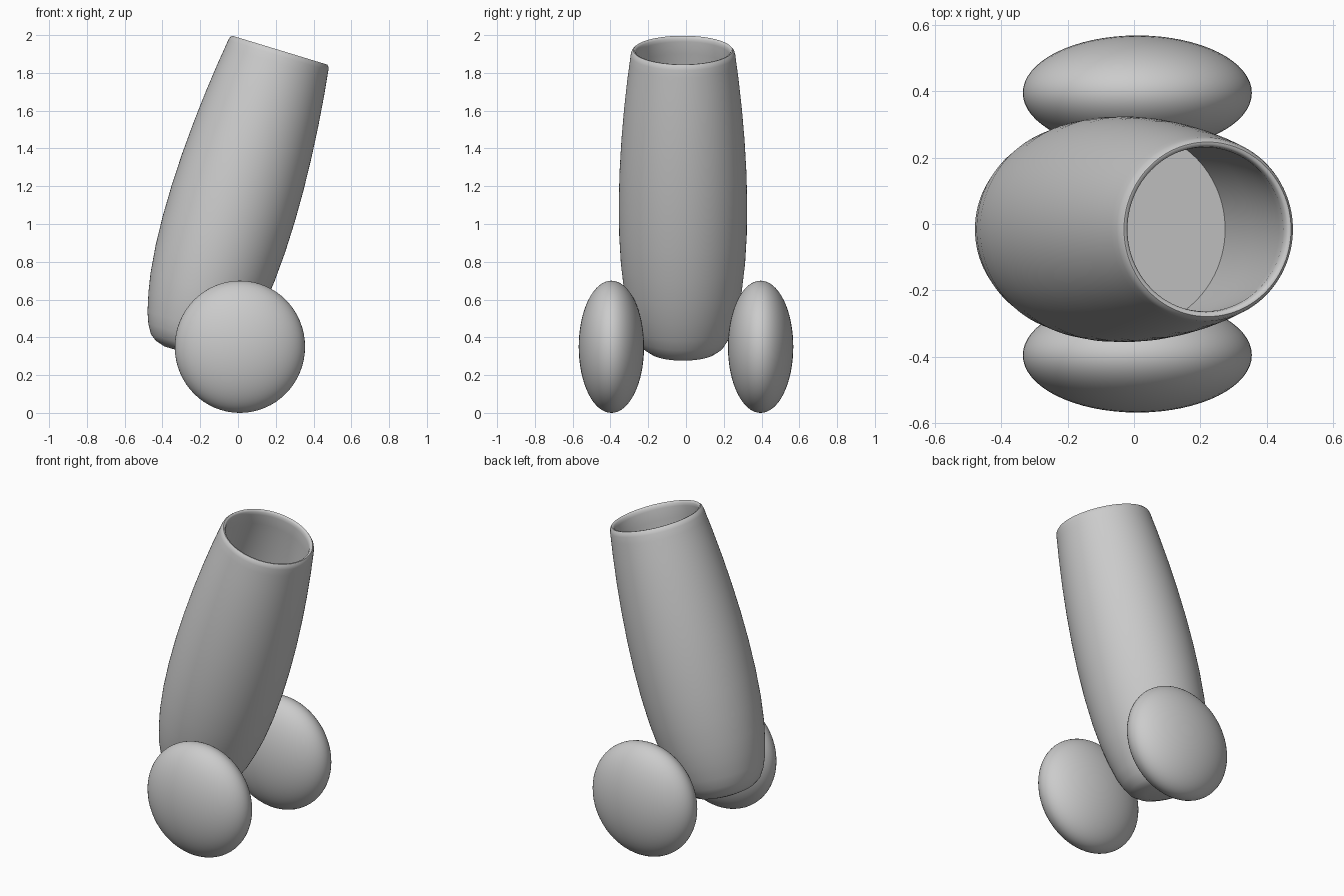
import bpy, bmesh, math
from mathutils import Matrix

if "Cube" in bpy.data.objects:
    bpy.data.objects.remove(bpy.data.objects["Cube"])

TILT = math.radians(16.9)
MOUTH = (0.222, -0.016, 1.922)


def lathe(name, profile, steps=96):
    """Revolve (radius, height) points around z into a closed shell."""
    bm = bmesh.new()
    verts = [bm.verts.new((r, 0, z)) for r, z in profile]
    edges = [bm.edges.new(p) for p in zip(verts, verts[1:])]
    bmesh.ops.spin(bm, geom=verts + edges, cent=(0, 0, 0), axis=(0, 0, 1),
                   angle=math.tau, steps=steps, use_duplicate=False)
    bmesh.ops.remove_doubles(bm, verts=bm.verts, dist=0.0005)
    bmesh.ops.recalc_face_normals(bm, faces=bm.faces)
    mesh = bpy.data.meshes.new(name)
    bm.to_mesh(mesh)
    bm.free()
    obj = bpy.data.objects.new(name, mesh)
    bpy.context.collection.objects.link(obj)
    return obj


def smooth(obj):
    bpy.ops.object.select_all(action='DESELECT')
    obj.select_set(True)
    bpy.context.view_layer.objects.active = obj
    bpy.ops.object.shade_smooth_by_angle(angle=math.radians(50))


# Tilted barrel: rounded base, bulging wall, rolled lip, hollow bore with floor
outer = [(0, -1.68), (0.13, -1.68), (0.18, -1.665), (0.215, -1.64),
         (0.245, -1.59), (0.268, -1.53), (0.293, -1.43), (0.312, -1.33),
         (0.329, -1.18), (0.338, -1.02), (0.34, -0.85), (0.336, -0.68),
         (0.326, -0.5), (0.312, -0.33), (0.295, -0.17), (0.282, -0.07)]
lip = [(0.277, -0.03), (0.272, -0.012), (0.263, -0.002), (0.255, -0.003),
       (0.249, -0.012), (0.247, -0.03)]
bore = [(0.255, -0.1), (0.272, -0.27), (0.288, -0.5), (0.298, -0.8), (0, -0.8)]
barrel = lathe("barrel", outer + lip + bore)
barrel.matrix_world = Matrix.Translation(MOUTH) @ Matrix.Rotation(TILT, 4, 'Y')
smooth(barrel)

# Pair of flattened round wheels
for side, name in ((-1, "front_wheel"), (1, "back_wheel")):
    bpy.ops.mesh.primitive_uv_sphere_add(segments=64, ring_count=32, radius=1,
                                         location=(0.01, side * 0.395, 0.35))
    wheel = bpy.context.object
    wheel.name = name
    wheel.scale = (0.345, 0.173, 0.35)
    smooth(wheel)
